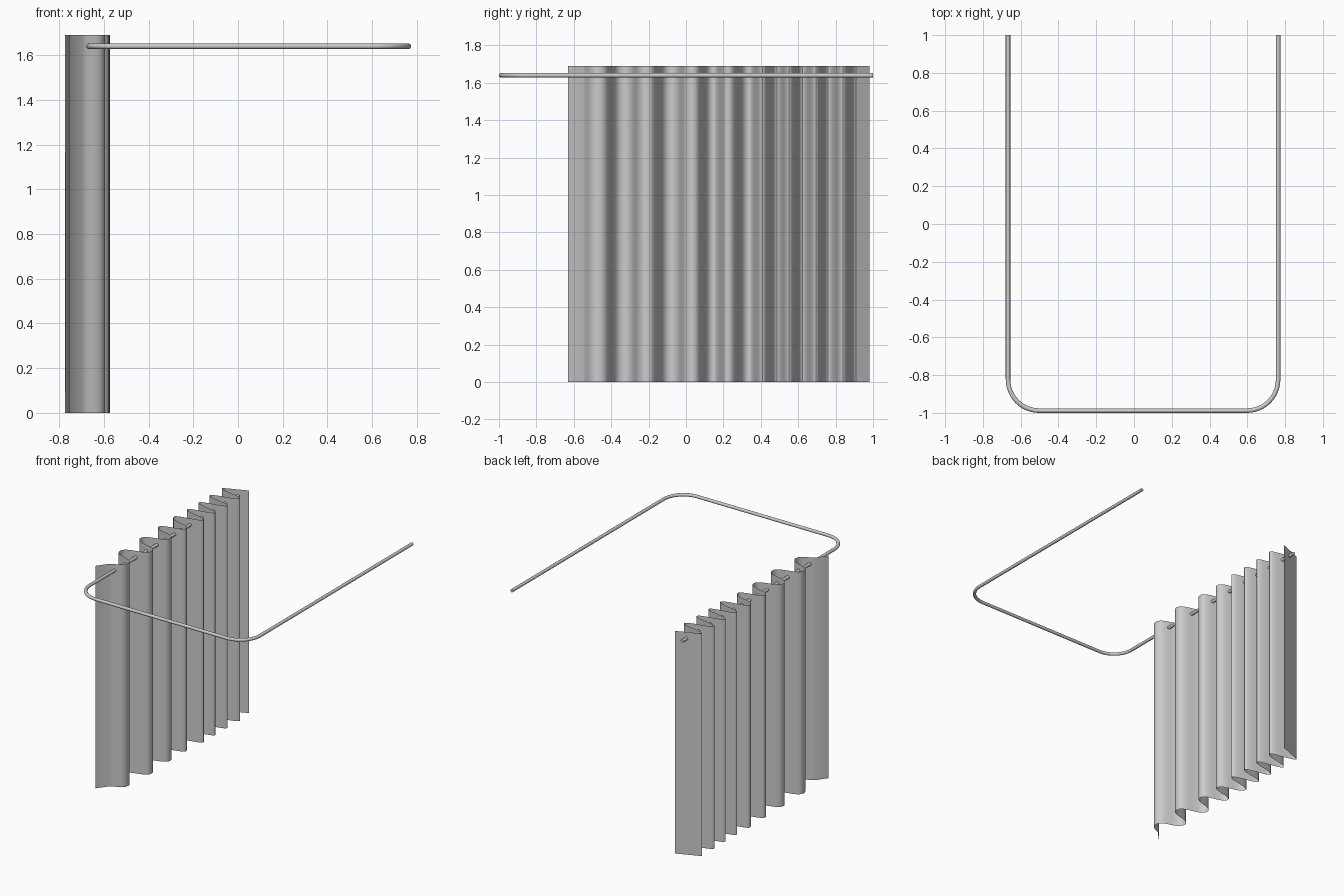
import bpy, bmesh, math
from mathutils import Vector
from mathutils.geometry import interpolate_bezier

if "Cube" in bpy.data.objects:
    bpy.data.objects.remove(bpy.data.objects["Cube"])


def smooth(ob, angle):
    bpy.ops.object.select_all(action='DESELECT')
    ob.select_set(True)
    bpy.context.view_layer.objects.active = ob
    bpy.ops.object.shade_smooth_by_angle(angle=math.radians(angle))


def mesh_object(name, bm):
    me = bpy.data.meshes.new(name)
    bm.to_mesh(me)
    bm.free()
    ob = bpy.data.objects.new(name, me)
    bpy.context.collection.objects.link(ob)
    return ob


# Curtain: a pleated sheet, given by the outermost point of each fold (x, y)
folds = [(-.77, .91), (-.573, .84), (-.77, .76), (-.575, .695), (-.767, .622),
         (-.578, .552), (-.767, .486), (-.577, .41), (-.773, .338), (-.593, .222),
         (-.767, .147), (-.592, .035), (-.762, -.083), (-.577, -.21),
         (-.758, -.333), (-.595, -.467)]
path = [Vector((-.592, .98, 0))]
for i in range(len(folds) - 1):
    a, b = Vector((*folds[i], 0)), Vector((*folds[i + 1], 0))
    d = a.y - b.y
    h = Vector((0, -d * (.5 if d < .1 else .64), 0))
    path += interpolate_bezier(a, a + h, b - h, b, 13)[0 if i == 0 else 1:]
last = path[-1]
end = Vector((-.697, -.548, 0))
path += interpolate_bezier(last, last + Vector((0, -.055, 0)),
                           end + Vector((.04, .025, 0)), end, 8)[1:]
path.append(Vector((-.755, -.63, 0)))

bm = bmesh.new()
low = [bm.verts.new(p) for p in path]
high = [bm.verts.new((p.x, p.y, 1.69)) for p in path]
for i in range(len(path) - 1):
    bm.faces.new((low[i], high[i], high[i + 1], low[i + 1]))
smooth(mesh_object("curtain", bm), 40)

# Rail: round tube swept along a U path with rounded corners
R, Z, CORNER = .012, 1.64, .165
left, right, front = -.667, .763, -.988
rail = [((left, 1), (0, -1))]
for cx, start in ((left + CORNER, math.pi), (right - CORNER, 1.5 * math.pi)):
    for k in range(13):
        t = start + k / 12 * math.pi / 2
        rail.append(((cx + CORNER * math.cos(t), front + CORNER + CORNER * math.sin(t)),
                     (-math.sin(t), math.cos(t))))
rail.append(((right, 1), (0, 1)))

SIDES = 16
bm = bmesh.new()
rings = []
for (x, y), (tx, ty) in rail:
    ring = []
    for k in range(SIDES):
        a = 2 * math.pi * k / SIDES
        o = R * math.cos(a)
        ring.append(bm.verts.new((x + ty * o, y - tx * o, Z + R * math.sin(a))))
    rings.append(ring)
for p, q in zip(rings, rings[1:]):
    for k in range(SIDES):
        n = (k + 1) % SIDES
        bm.faces.new((p[k], p[n], q[n], q[k]))
bm.faces.new(rings[0])
bm.faces.new(rings[-1])
bmesh.ops.recalc_face_normals(bm, faces=bm.faces)
smooth(mesh_object("curtain_rail", bm), 40)
